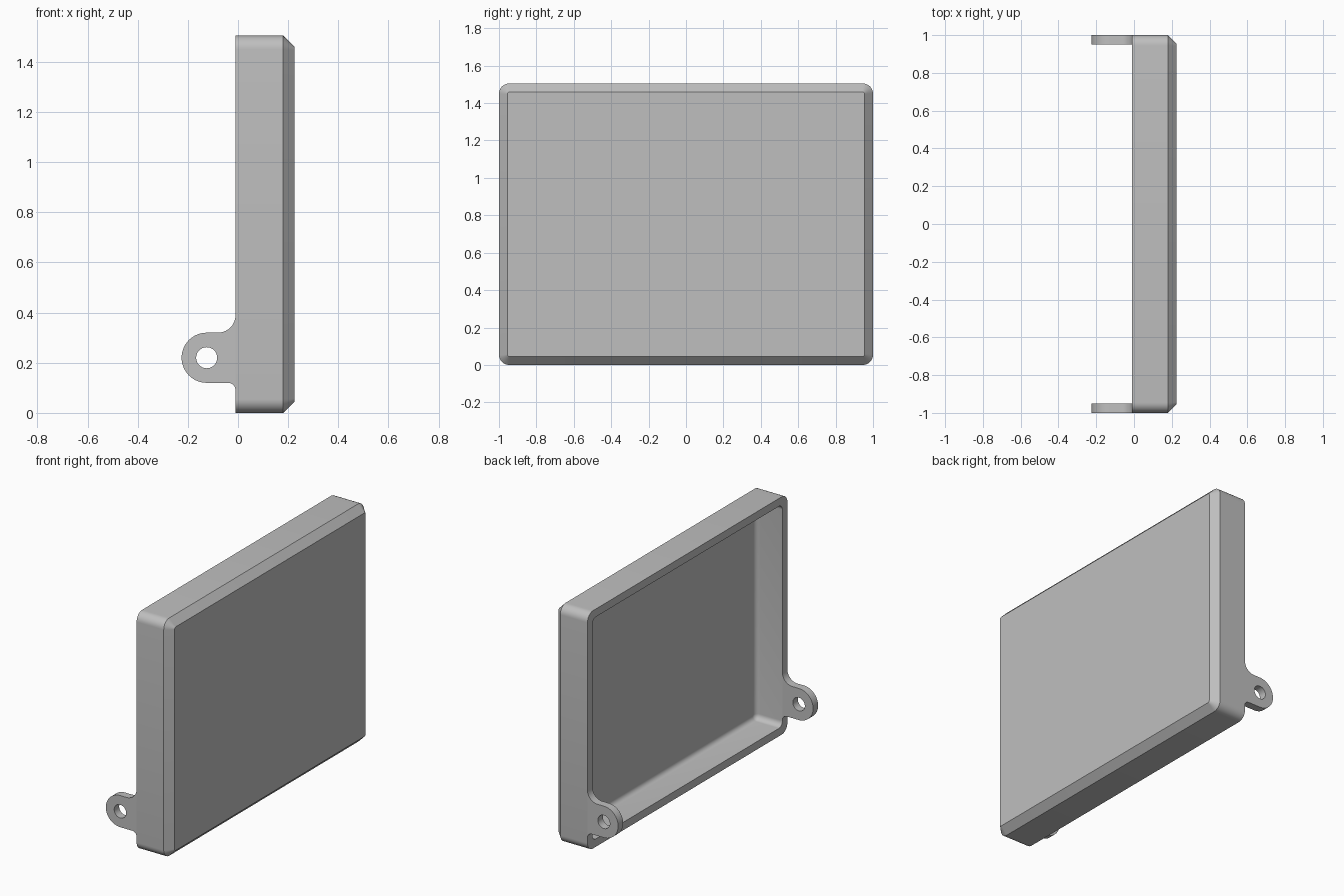
import bpy, bmesh
from math import sin, cos, pi, radians

old = bpy.data.objects.get("Cube")
if old:
    bpy.data.objects.remove(old, do_unlink=True)

grey = bpy.data.materials.new("light_grey")
grey.use_nodes = True
colour = (0.52, 0.52, 0.52, 1)
grey.diffuse_color = colour
grey.node_tree.nodes["Principled BSDF"].inputs["Base Color"].default_value = colour

HEIGHT, RIM, WALL = 1.505, -0.01, 0.05
BACK, CHAMFER, FLOOR = 0.225, 0.045, 0.175
CORNER, FILLET = 0.055, 0.03


def arc(cx, cy, r, start, end, steps):
    """Points along a circular arc, angles in degrees."""
    angles = [radians(start + (end - start) * i / steps) for i in range(steps + 1)]
    return [(cx + r * cos(a), cy + r * sin(a)) for a in angles]


def rounded_rect(inset, radius):
    """Rounded outline of the tray, moved in by an inset."""
    hy, hz = 1 - inset - radius, HEIGHT / 2 - inset - radius
    points = []
    for i, (sy, sz) in enumerate([(1, 1), (-1, 1), (-1, -1), (1, -1)]):
        points += arc(sy * hy, HEIGHT / 2 + sz * hz, radius, 90 * i, 90 * i + 90, 8)
    return points


def finish(obj):
    bpy.ops.object.select_all(action="DESELECT")
    obj.select_set(True)
    bpy.context.view_layer.objects.active = obj
    if obj.type == "CURVE":
        bpy.ops.object.convert(target="MESH")
        obj = bpy.context.object
    bpy.ops.object.shade_smooth_by_angle(angle=radians(30))


# Tray: rings of (x, inset, corner radius) from the closed face round to the inner floor
rings = [(BACK, CHAMFER, 0.012), (BACK - CHAMFER, 0, CORNER),
         (RIM, 0, CORNER), (RIM, WALL, FILLET + 0.005)]
for dx, dy in arc(0, 0, FILLET, 0, 90, 6):
    inset = FILLET - dx
    rings.append((FLOOR - FILLET + dy, WALL + inset, FILLET + 0.005 - inset))

bm = bmesh.new()
loops = [[bm.verts.new((x, y, z)) for y, z in rounded_rect(inset, r)]
         for x, inset, r in rings]
for a, b in zip(loops, loops[1:]):
    for i in range(len(a)):
        j = (i + 1) % len(a)
        bm.faces.new((a[i], a[j], b[j], b[i]))
bm.faces.new(loops[0])
bm.faces.new(loops[-1])
bmesh.ops.recalc_face_normals(bm, faces=bm.faces)
mesh = bpy.data.meshes.new("tray")
bm.to_mesh(mesh)
bm.free()
mesh.materials.append(grey)
tray = bpy.data.objects.new("tray", mesh)
bpy.context.collection.objects.link(tray)
finish(tray)

# Hinge ears: rounded tab with fillets into the tray wall and a pin hole
EAR_X, EAR_Z, EAR_R = -0.125, 0.22, 0.1
outline = arc(RIM - 0.07, EAR_Z + EAR_R + 0.07, 0.07, 0, -90, 10)
outline += arc(EAR_X, EAR_Z, EAR_R, 90, 270, 28)
outline += arc(RIM - 0.03, EAR_Z - EAR_R - 0.03, 0.03, 90, 0, 8)
hole = arc(EAR_X, EAR_Z, 0.042, 0, 360, 32)[:-1]

for name, side in (("front_hinge_ear", -1), ("back_hinge_ear", 1)):
    curve = bpy.data.curves.new(name, "CURVE")
    curve.dimensions = "2D"
    curve.fill_mode = "BOTH"
    curve.extrude = WALL / 2
    for points in (outline, hole):
        spline = curve.splines.new("POLY")
        spline.points.add(len(points) - 1)
        for p, (x, z) in zip(spline.points, points):
            p.co = (x, z, 0, 1)
        spline.use_cyclic_u = True
    curve.materials.append(grey)
    ear = bpy.data.objects.new(name, curve)
    ear.rotation_euler = (pi / 2, 0, 0)
    ear.location.y = side * (1 - WALL / 2)
    bpy.context.collection.objects.link(ear)
    finish(ear)
